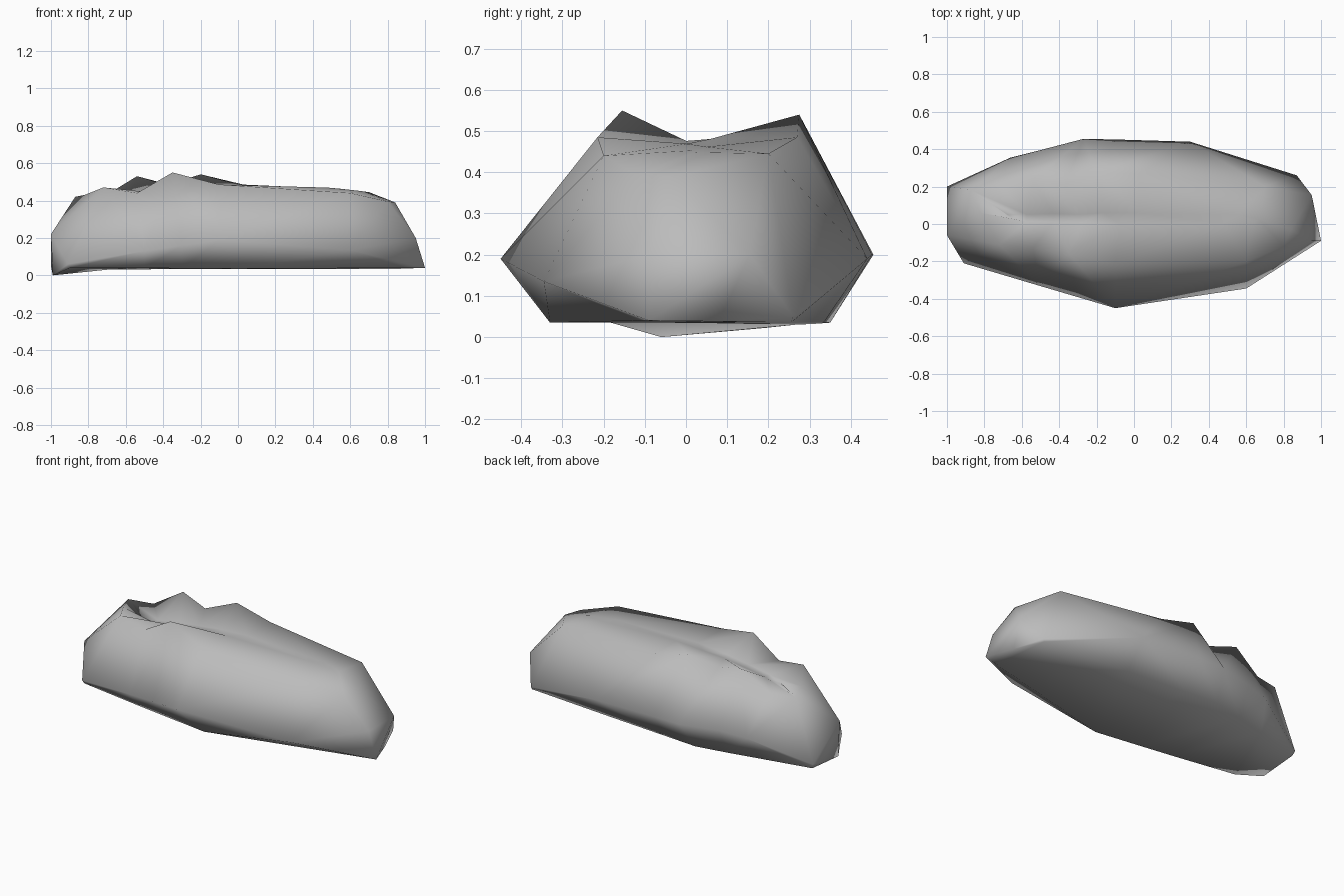
import bpy, bmesh

# Remove the default object if present
cube = bpy.data.objects.get("Cube")
if cube:
    bpy.data.objects.remove(cube, do_unlink=True)


def make_material(name, colour):
    material = bpy.data.materials.new(name)
    material.use_nodes = True
    material.diffuse_color = colour
    shader = material.node_tree.nodes["Principled BSDF"]
    shader.inputs["Base Color"].default_value = colour
    shader.inputs["Roughness"].default_value = 0.9
    return material


def add_ring(mesh, points):
    return [mesh.verts.new(point) for point in points]


def bridge_rings(mesh, lower, upper):
    """Join two loops with triangles, splitting each quad along its outer diagonal."""
    count = len(lower)
    for i in range(count):
        j = (i + 1) % count
        a, b, c, d = lower[i], lower[j], upper[j], upper[i]
        normal = (b.co - a.co).cross(c.co - a.co)
        if normal.dot(d.co - a.co) <= 0:
            triangles = (a, b, c), (a, c, d)
        else:
            triangles = (a, b, d), (b, c, d)
        for triangle in triangles:
            mesh.faces.new(triangle)


# Loops run anticlockwise from the tapered end, front side first
# Underside edge
foot = [(-.99, -.06, 0), (-.9, -.2, .04), (-.5, -.265, .04),
        (-.3, -.29, .037), (0, -.33, .035), (.9, -.115, .04),
        (1, -.09, .04), (.94, .08, .038), (.865, .255, .035),
        (.3, .303, .035), (-.1, .334, .035), (-.31, .35, .035),
        (-.5, .31, .032), (-.7, .265, .03), (-.99, .19, .022)]

# Widest outline, dipping to the ground at the corners
belly = [(-1, -.06, .22), (-.91, -.21, .06), (-.5, -.332, .13),
         (-.3, -.391, .16), (-.1, -.45, .19), (.6, -.345, .135),
         (.95, -.09, .2), (.95, .155, .2), (.87, .26, .05),
         (.3, .44, .19), (-.1, .452, .2), (-.27, .455, .2),
         (-.5, .395, .2), (-.66, .355, .18), (-1, .2, .05)]

# Upper rim with one peak in front and two peaks behind
rim = [(-.82, .06, .43), (-.72, -.11, .47), (-.54, -.13, .44),
       (-.35, -.155, .55), (-.1, -.215, .485), (.6, -.2, .44),
       (.8, -.12, .395), (.84, -.03, .39), (.7, .2, .445),
       (.03, .27, .485), (-.2, .275, .54), (-.37, .21, .485),
       (-.54, .24, .53), (-.72, .21, .42), (-.87, .18, .42)]

# Shallow hollow between the peaks
middle_y = 0.03
hollow = [(x * 0.8, middle_y + (y - middle_y) * 0.12,
           0.48 + 0.03 * x - 0.08 * x * x) for x, y, z in rim]

# Loft the boulder from the ground to the hollow and close both ends
mesh = bmesh.new()
rings = [add_ring(mesh, points) for points in (foot, belly, rim, hollow)]
for lower, upper in zip(rings, rings[1:]):
    bridge_rings(mesh, lower, upper)
caps = [mesh.faces.new(list(reversed(rings[0]))), mesh.faces.new(rings[-1])]
bmesh.ops.triangulate(mesh, faces=caps)
bmesh.ops.recalc_face_normals(mesh, faces=mesh.faces[:])
for face in mesh.faces:
    face.smooth = True

# Finished boulder object
data = bpy.data.meshes.new("boulder")
mesh.to_mesh(data)
mesh.free()
data.materials.append(make_material("stone_grey", (0.5, 0.5, 0.5, 1)))
boulder = bpy.data.objects.new("boulder", data)
bpy.context.collection.objects.link(boulder)
